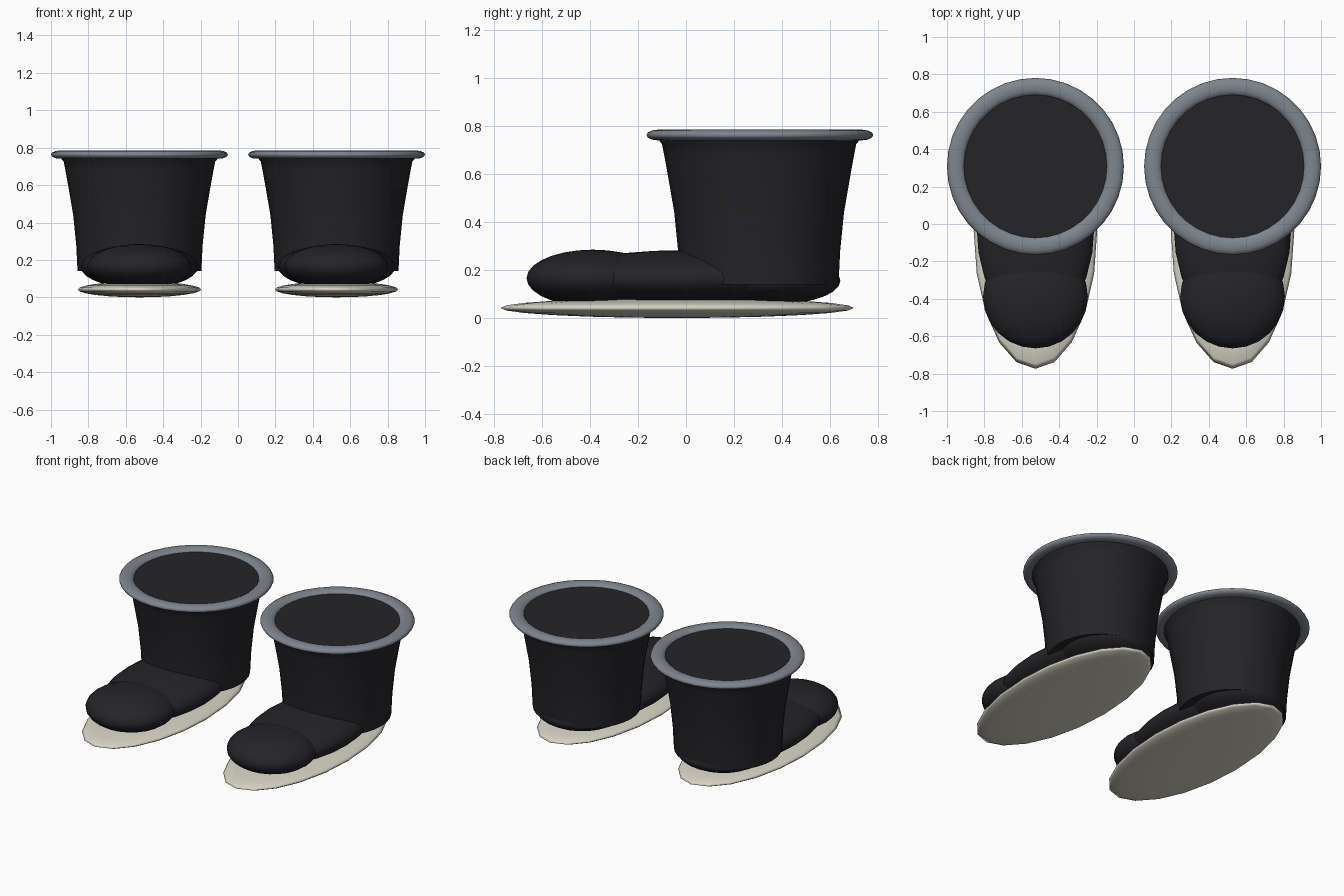
import bpy, bmesh, math

if "Cube" in bpy.data.objects:
    bpy.data.objects.remove(bpy.data.objects["Cube"])


def material(name, rgb):
    m = bpy.data.materials.new(name)
    m.diffuse_color = (*rgb, 1)
    m.use_nodes = True
    m.node_tree.nodes["Principled BSDF"].inputs["Base Color"].default_value = m.diffuse_color
    return m


black = material("black_felt", (0.018, 0.018, 0.022))
grey = material("grey_trim", (0.21, 0.235, 0.27))
cream = material("cream_sole", (0.69, 0.66, 0.56))


def finish(obj, name, mat, angle=50):
    obj.name = name
    obj.data.materials.append(mat)
    bpy.ops.object.select_all(action='DESELECT')
    obj.select_set(True)
    bpy.context.view_layer.objects.active = obj
    bpy.ops.object.transform_apply(location=False, rotation=False, scale=True)
    bpy.ops.object.shade_smooth_by_angle(angle=math.radians(angle))


def ellipsoid(name, loc, radii, mat, segs=24, rings=14):
    bpy.ops.mesh.primitive_uv_sphere_add(segments=segs, ring_count=rings, location=loc)
    bpy.context.object.scale = radii
    finish(bpy.context.object, name, mat, 180)


def lathe(name, profile, loc, mat, segs=32):
    bm = bmesh.new()
    rings = [[bm.verts.new((r * math.cos(2 * math.pi * i / segs),
                            r * math.sin(2 * math.pi * i / segs), z))
              for i in range(segs)] for r, z in profile]
    for a, b in zip(rings, rings[1:]):
        for i in range(segs):
            j = (i + 1) % segs
            bm.faces.new((a[i], a[j], b[j], b[i]))
    bm.faces.new(rings[0][::-1])
    bm.faces.new(rings[-1])
    mesh = bpy.data.meshes.new(name)
    bm.to_mesh(mesh)
    bm.free()
    obj = bpy.data.objects.new(name, mesh)
    obj.location = loc
    bpy.context.collection.objects.link(obj)
    finish(obj, name, mat)


shaft_profile = [(0.331, 0.14), (0.338, 0.28), (0.354, 0.44), (0.378, 0.58),
                 (0.396, 0.68), (0.405, 0.725), (0.425, 0.75), (0.425, 0.765)]

for side, x in (("left", -0.527), ("right", 0.527)):
    # thin oval sole
    ellipsoid(side + "_sole", (x, -0.037, 0.042), (0.33, 0.737, 0.042), cream, 20, 12)
    # foot: toe cap, instep and heel
    ellipsoid(side + "_toe", (x, -0.388, 0.166), (0.28, 0.277, 0.119), black)
    ellipsoid(side + "_instep", (x, -0.01, 0.165), (0.315, 0.55, 0.118), black)
    ellipsoid(side + "_heel", (x, 0.36, 0.155), (0.29, 0.284, 0.10), black)
    # flared shaft, closed at the top
    lathe(side + "_shaft", shaft_profile, (x, 0.305, 0), black)
    # flattened rim around the opening
    bpy.ops.mesh.primitive_torus_add(major_segments=36, minor_segments=12,
                                     major_radius=0.427, minor_radius=0.046,
                                     location=(x, 0.308, 0.763))
    bpy.context.object.scale.z = 0.48
    finish(bpy.context.object, side + "_rim", grey, 180)
